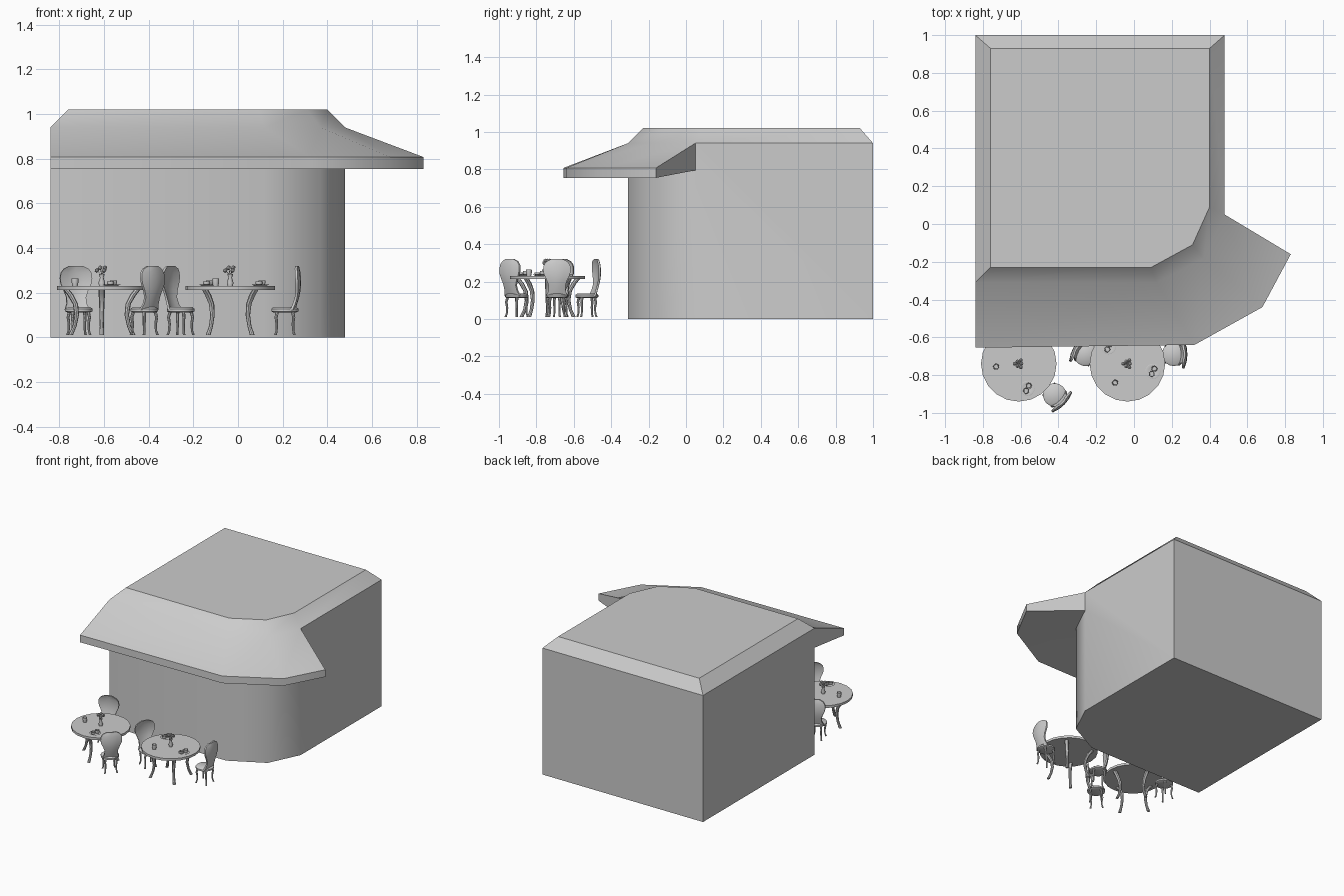
import bpy, bmesh, math
from math import sin, cos, pi
from mathutils import Matrix, Vector

if "Cube" in bpy.data.objects:
    bpy.data.objects.remove(bpy.data.objects["Cube"])

GREY = (0.6, 0.6, 0.6, 1)
mat = bpy.data.materials.new("plain grey")
mat.use_nodes = True
mat.diffuse_color = GREY
mat.node_tree.nodes["Principled BSDF"].inputs["Base Color"].default_value = GREY


def finish(name, bm, place=Matrix(), angle=40):
    """Turn a bmesh into a placed object with smooth shading."""
    bmesh.ops.recalc_face_normals(bm, faces=bm.faces)
    mesh = bpy.data.meshes.new(name)
    bm.to_mesh(mesh)
    bm.free()
    mesh.materials.append(mat)
    ob = bpy.data.objects.new(name, mesh)
    bpy.context.collection.objects.link(ob)
    ob.matrix_world = place
    bpy.ops.object.select_all(action='DESELECT')
    ob.select_set(True)
    bpy.context.view_layer.objects.active = ob
    bpy.ops.object.shade_smooth_by_angle(angle=math.radians(angle))
    return ob


def loft(bm, rings):
    """Bridge equal closed rings of points and cap both ends."""
    vs = [[bm.verts.new(p) for p in ring] for ring in rings]
    n = len(vs[0])
    for a, b in zip(vs, vs[1:]):
        for i in range(n):
            j = (i + 1) % n
            bm.faces.new((a[i], a[j], b[j], b[i]))
    bm.faces.new(vs[0][::-1])
    bm.faces.new(vs[-1])


def circle(r, z, n, x=0, y=0):
    return [(x + r * cos(2 * pi * i / n), y + r * sin(2 * pi * i / n), z) for i in range(n)]


def lathe(bm, profile, n=16, x=0, y=0):
    loft(bm, [circle(r, z, n, x, y) for r, z in profile])


def legs(bm, path, turn):
    """Four bowed legs; path holds (distance from centre, height, radius)."""
    for k in range(4):
        a = turn + k * pi / 2
        loft(bm, [circle(r, z, 8, d * cos(a), d * sin(a)) for d, z, r in path])


# Building: walls, hipped roof edge and the canopy around the front corner
def building():
    bm = bmesh.new()
    plan = [(-.84, -.31), (.12, -.31), (.37, -.18), (.48, .05), (.48, 1), (-.84, 1)]
    crown = [(-.76, -.23), (.09, -.23), (.31, -.11), (.40, .09), (.40, .93), (-.76, .93)]
    rim = [(-.84, -.655), (.32, -.64), (.68, -.44), (.83, -.16)]

    def ring(points, z):
        return [bm.verts.new((x, y, z)) for x, y in points]

    floor, eave, top = ring(plan, 0), ring(plan, .94), ring(crown, 1.02)
    soffit, lip, brim = ring(plan[:4], .795), ring(rim, .755), ring(rim, .808)
    face = bm.faces.new
    face(floor[::-1])
    face(top)
    for i in range(6):
        j = (i + 1) % 6
        face((eave[i], eave[j], top[j], top[i]))
    for i in range(3):
        for low, high in ((floor, soffit), (soffit, lip), (lip, brim), (brim, eave)):
            face((low[i], low[i + 1], high[i + 1], high[i]))
    for i in (0, 3):
        face((soffit[i], lip[i], brim[i], eave[i]))
    face((floor[3], floor[4], eave[4], eave[3], soffit[3]))
    face((floor[4], floor[5], eave[5], eave[4]))
    face((floor[5], floor[0], soffit[0], eave[0], eave[5]))
    finish("building", bm)


# Round table with four bowed legs
def table(name, x, y, turn):
    place = Matrix.Translation((x, y, 0))
    bm = bmesh.new()
    lathe(bm, [(.2, .213), (.2, .23)], 20)
    finish(name + "_top", bm, place)
    bm = bmesh.new()
    legs(bm, [(.14, .01, .011), (.122, .05, .009), (.112, .1, .01),
              (.118, .15, .012), (.14, .19, .014), (.16, .215, .014)], turn)
    finish(name + "_legs", bm, place)
    # Vase with a small bunch of flowers
    bm = bmesh.new()
    lathe(bm, [(.012, .23), (.015, .245), (.008, .268), (.013, .283)], 12)
    finish(name + "_vase", bm, place)
    bm = bmesh.new()
    for k in range(6):
        a = k * pi / 3
        d = .022 if k % 2 else .014
        z = .3 if k % 2 else .312
        loft(bm, [circle(.002, .278, 5), circle(.002, z, 5, d * cos(a), d * sin(a))])
        bmesh.ops.create_icosphere(bm, subdivisions=1, radius=.011,
                                   matrix=Matrix.Translation((d * cos(a), d * sin(a), z)))
    finish(name + "_flowers", bm, place)


def cup(name, x, y, height=.035, base=.23):
    bm = bmesh.new()
    lathe(bm, [(.012, base), (.016, base + height * .6), (.015, base + height),
               (.012, base + height), (.011, base + height * .4)], 12, x, y)
    finish(name, bm)


def saucer(name, x, y):
    bm = bmesh.new()
    lathe(bm, [(.025, .23), (.04, .237), (.037, .238), (.024, .234)], 16, x, y)
    finish(name, bm)
    cup(name + "_cup", x + .008, y + .014, .022, .234)
    cup(name + "_bowl", x - .006, y - .014, .016, .234)


# Chair: round seat, bowed legs and a curved spoon-shaped back toward local +y
def chair(name, x, y, back_x, back_y):
    turn = math.atan2(back_y, back_x) - pi / 2
    place = Matrix.Translation((x, y, 0)) @ Matrix.Rotation(turn, 4, 'Z')
    bm = bmesh.new()
    lathe(bm, [(.052, .112), (.062, .117), (.062, .128), (.052, .136)], 18)
    finish(name + "_seat", bm, place)
    bm = bmesh.new()
    legs(bm, [(.06, .01, .006), (.053, .03, .005), (.051, .06, .006),
              (.056, .09, .007), (.048, .118, .008)], pi / 4)
    finish(name + "_legs", bm, place)
    # Back rings: half width, centre depth, height
    outline = [(.058, .040, .122), (.046, .049, .15), (.045, .058, .18), (.056, .064, .21),
               (.07, .067, .24), (.074, .066, .265), (.07, .064, .29),
               (.056, .060, .308), (.03, .057, .32)]
    bm = bmesh.new()
    rings = []
    for w, d, z in outline:
        curve = [(s * w, d - .014 * (s * s) * (w / .07)) for s in (-1, -.5, 0, .5, 1)]
        rings.append([(px, py - .005, z) for px, py in curve] +
                     [(px, py + .006, z) for px, py in reversed(curve)])
    loft(bm, rings)
    finish(name + "_back", bm, place)


building()
table("left_table", -.61, -.74, 0)
table("right_table", -.035, -.74, pi / 4)

cup("left_table_tall_cup", -.73, -.755)
saucer("left_table_saucer", -.565, -.87)
cup("right_table_tall_cup", -.1, -.84)
saucer("right_table_saucer", .1, -.78)
saucer("right_table_rear_saucer", -.135, -.65)

chair("rear_chair", -.713, -.53, -.25, 1)
chair("front_chair", -.42, -.905, .72, -.7)
chair("middle_chair", -.257, -.69, -.87, .5)
chair("side_chair", .21, -.69, 1, 0)
